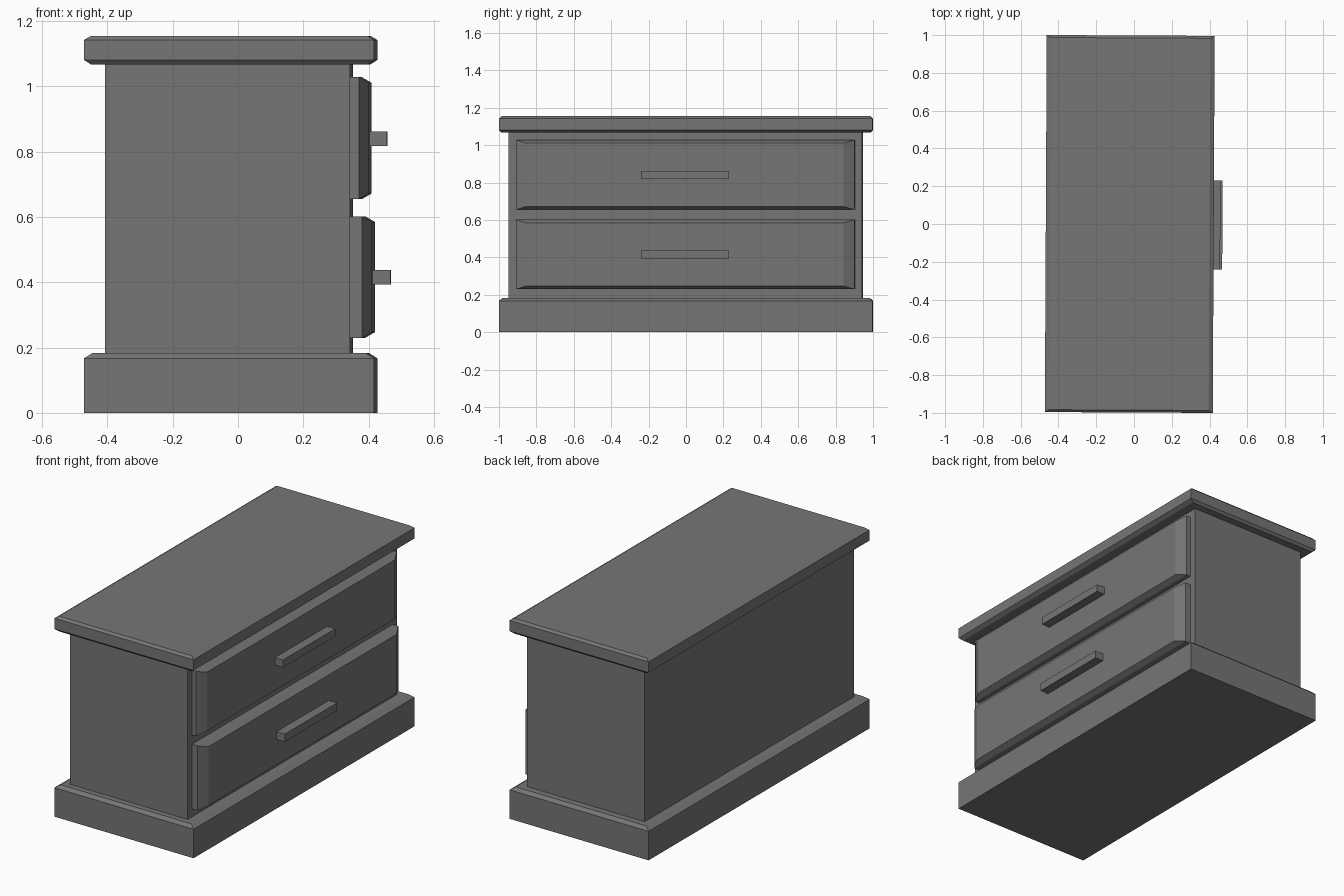
import bpy, bmesh
from mathutils import Matrix

cube = bpy.data.objects.get("Cube")
if cube:
    bpy.data.objects.remove(cube, do_unlink=True)

# One dark grey paint for every part
grey = bpy.data.materials.new("dark_grey")
grey.use_nodes = True
COLOUR = (0.18, 0.18, 0.18, 1)
grey.diffuse_color = COLOUR
grey.node_tree.nodes["Principled BSDF"].inputs["Base Color"].default_value = COLOUR

# The whole piece stands very slightly turned
TURN = Matrix.Rotation(-0.005, 4, 'Z')


def stack(name, axis, rings):
    """Closed solid through rectangular rings (level, a0, a1, b0, b1) along x or z."""
    bm = bmesh.new()
    loops = []
    for t, a0, a1, b0, b1 in rings:
        corners = [(a0, b0), (a1, b0), (a1, b1), (a0, b1)]
        loops.append([bm.verts.new((a, b, t) if axis == 'z' else (t, a, b))
                      for a, b in corners])
    for low, high in zip(loops, loops[1:]):
        for i in range(4):
            j = (i + 1) % 4
            bm.faces.new((low[i], low[j], high[j], high[i]))
    bm.faces.new(loops[0][::-1])
    bm.faces.new(loops[-1])
    bmesh.ops.recalc_face_normals(bm, faces=bm.faces)
    bm.transform(TURN)
    mesh = bpy.data.meshes.new(name)
    bm.to_mesh(mesh)
    bm.free()
    mesh.materials.append(grey)
    obj = bpy.data.objects.new(name, mesh)
    bpy.context.collection.objects.link(obj)
    return obj


def slab(z, ix=0.0, iy=0.0):
    """Ring of the plinth and top outline, inset by ix and iy."""
    return (z, -0.467 + ix, 0.422 - ix, -0.998 + iy, 0.998 - iy)


# Plinth with chamfered upper edge
stack("plinth", 'z', [slab(0), slab(0.167), slab(0.184, 0.027, 0.018)])

# Cabinet body
BODY_FRONT = 0.348
body = (-0.403, BODY_FRONT, -0.947, 0.943)
stack("cabinet_body", 'z', [(0.175, *body), (1.075, *body)])

# Top board chamfered above and below
stack("top_board", 'z', [slab(1.067, 0.022, 0.013), slab(1.081),
                         slab(1.142), slab(1.155, 0.022, 0.013)])

# Drawers with bevelled fronts and bar handles
drawers = [
    # name, bottom, top, edge depth, front depth, handle bottom, handle top, handle end
    ("upper", 0.655, 1.028, 0.375, 0.405, 0.818, 0.862, 0.457),
    ("lower", 0.230, 0.602, 0.385, 0.415, 0.393, 0.438, 0.468),
]
for name, z0, z1, edge, front, h0, h1, grip in drawers:
    y0, y1 = -0.908, 0.904
    stack(name + "_drawer", 'x', [
        (BODY_FRONT - 0.01, y0, y1, z0, z1),
        (edge, y0, y1, z0, z1),
        (front, y0 + 0.055, y1 - 0.06, z0 + 0.017, z1 - 0.017)])
    bar = (-0.239, 0.233, h0, h1)
    stack(name + "_handle", 'x', [(front - 0.005, *bar), (grip, *bar)])
